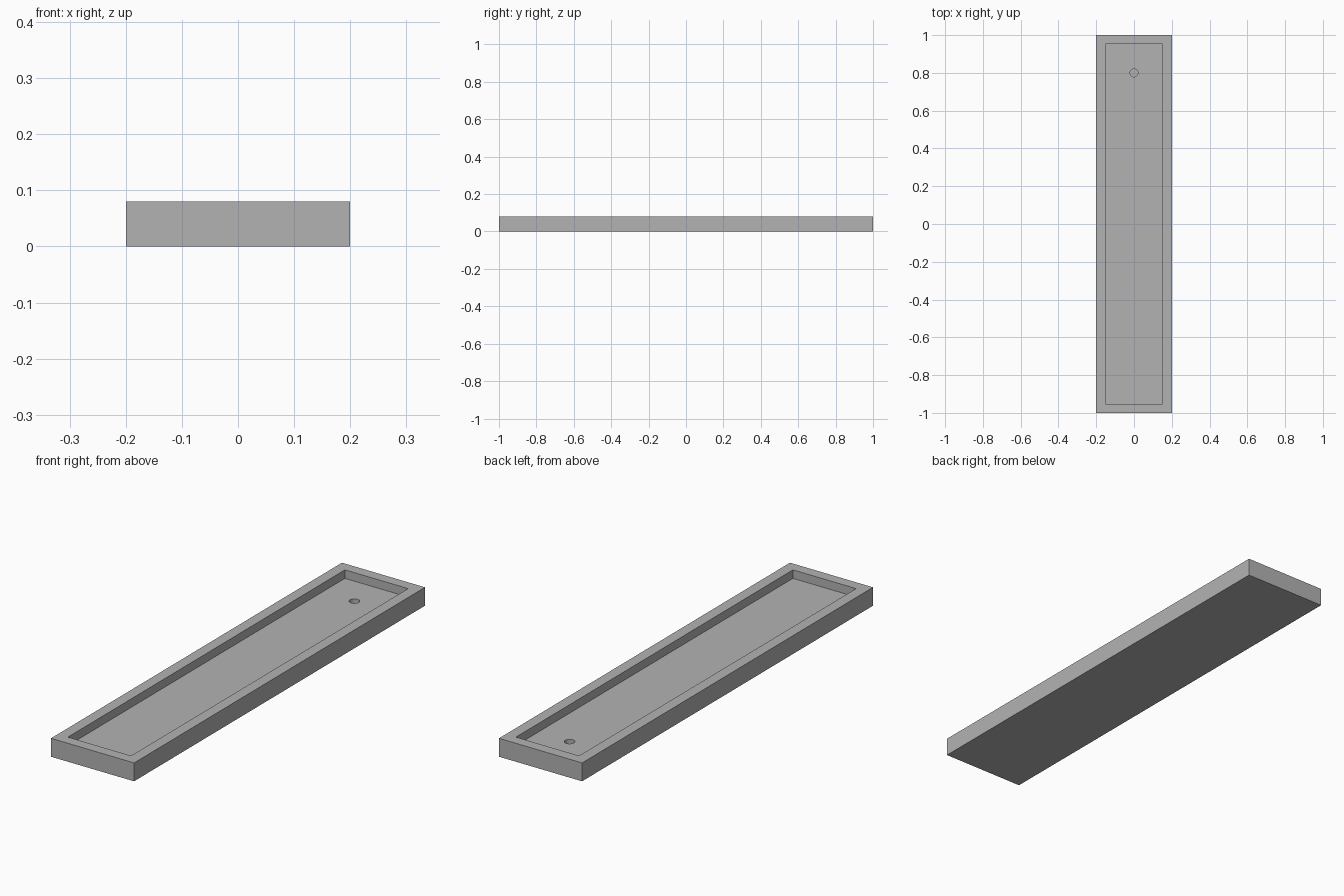
import bpy

# Remove the default object
if "Cube" in bpy.data.objects:
    bpy.data.objects.remove(bpy.data.objects["Cube"])

WIDTH, LENGTH, HEIGHT = 0.4, 2.0, 0.08
RIM = 0.048
FLOOR = 0.043
HOLE_RADIUS, HOLE_Y, HOLE_BOTTOM = 0.021, 0.8, 0.02

# Single grey material
grey = bpy.data.materials.new("grey")
grey.use_nodes = True
colour = (0.45, 0.45, 0.45, 1)
grey.diffuse_color = colour
grey.node_tree.nodes["Principled BSDF"].inputs["Base Color"].default_value = colour


def finish(name):
    obj = bpy.context.object
    obj.name = obj.data.name = name
    obj.data.materials.append(grey)
    bpy.ops.object.transform_apply(location=True, rotation=False, scale=True)
    return obj


def box(name, width, length, bottom, top):
    bpy.ops.mesh.primitive_cube_add(size=1, location=(0, 0, (bottom + top) / 2))
    bpy.context.object.scale = (width, length, top - bottom)
    return finish(name)


def cut(target, cutter):
    """Carve the cutter out of the target, then discard the cutter."""
    mod = target.modifiers.new("cut", "BOOLEAN")
    mod.operation, mod.solver, mod.object = "DIFFERENCE", "EXACT", cutter
    bpy.context.view_layer.objects.active = target
    bpy.ops.object.modifier_apply(modifier=mod.name)
    bpy.data.objects.remove(cutter)


# Tray body
tray = box("tray", WIDTH, LENGTH, 0, HEIGHT)

# Shallow recess inside the rim
cut(tray, box("recess_cutter", WIDTH - 2 * RIM, LENGTH - 2 * RIM, FLOOR, HEIGHT * 2))

# Blind round hole near the back end
bpy.ops.mesh.primitive_cylinder_add(
    vertices=32, radius=HOLE_RADIUS, depth=HEIGHT,
    location=(0, HOLE_Y, HOLE_BOTTOM + HEIGHT / 2))
cut(tray, finish("hole_cutter"))

# Smooth the hole wall, keep the box edges sharp
bpy.ops.object.select_all(action="DESELECT")
tray.select_set(True)
bpy.context.view_layer.objects.active = tray
bpy.ops.object.shade_smooth_by_angle()
